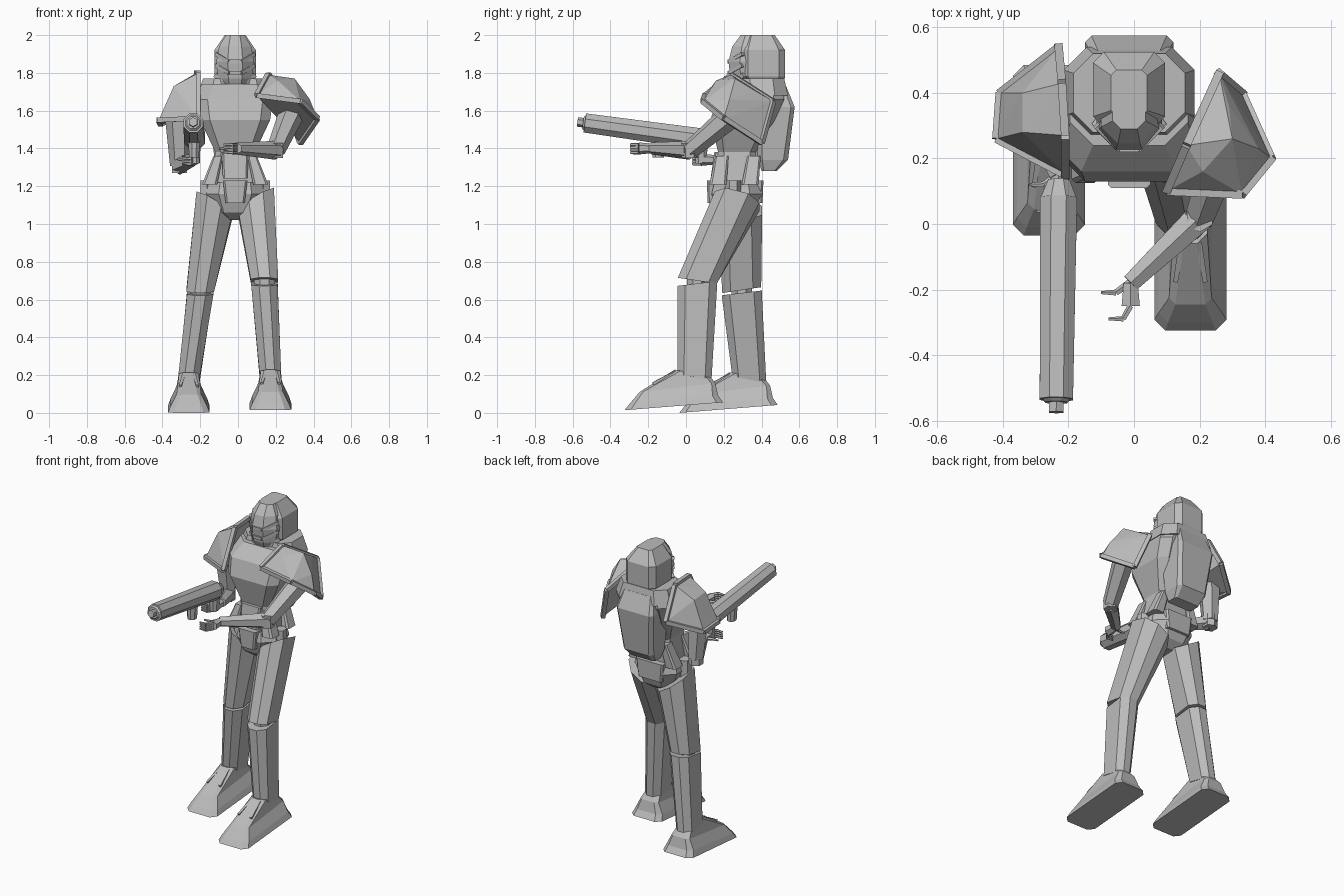
import bpy
import bmesh
import math
from mathutils import Vector

default_cube = bpy.data.objects.get("Cube")
if default_cube:
    bpy.data.objects.remove(default_cube, do_unlink=True)

# One plain armour colour
armour_grey = bpy.data.materials.new("armour_grey")
armour_grey.use_nodes = True
colour = (.5, .5, .5, 1)
armour_grey.diffuse_color = colour
armour_grey.node_tree.nodes["Principled BSDF"].inputs["Base Color"].default_value = colour

side_signs = {"left": 1, "right": -1}
across, forward, upward = Vector((1, 0, 0)), Vector((0, -1, 0)), Vector((0, 0, 1))
body_x = -.015


def finish(name, mesh_data):
    """Turn a bmesh into a flat shaded object."""
    bmesh.ops.recalc_face_normals(mesh_data, faces=mesh_data.faces)
    mesh = bpy.data.meshes.new(name)
    mesh_data.to_mesh(mesh)
    mesh_data.free()
    mesh.materials.append(armour_grey)
    part = bpy.data.objects.new(name, mesh)
    bpy.context.collection.objects.link(part)


def loft(name, *rings):
    """Skin a stack of equal point rings and cap both ends."""
    bm = bmesh.new()
    loops = [[bm.verts.new(point) for point in ring] for ring in rings]
    for low, high in zip(loops, loops[1:]):
        for i in range(len(low)):
            bm.faces.new((low[i - 1], low[i], high[i], high[i - 1]))
    bm.faces.new(loops[0])
    bm.faces.new(loops[-1])
    finish(name, bm)


def ring(z, wide, deep, x=body_x, y=.27, chamfer=.3, tilt_x=0, tilt_y=0):
    """Rectangle with cut corners; wide and deep are half sizes."""
    cut = chamfer * min(wide, deep)
    inner_x, inner_y = wide - cut, deep - cut
    outline = ((wide, -inner_y), (wide, inner_y), (inner_x, deep), (-inner_x, deep),
               (-wide, inner_y), (-wide, -inner_y), (-inner_x, -deep), (inner_x, -deep))
    return [(x + u, y + v, z + u * tilt_x + v * tilt_y) for u, v in outline]


def ring_at(centre, wide, deep, chamfer=.6, **options):
    return ring(centre.z, wide, deep, x=centre.x, y=centre.y, chamfer=chamfer, **options)


def limb(name, start, end, start_radius, end_radius, sides=6):
    """Tapered prism between two points."""
    start, end = Vector(start), Vector(end)
    turn = (end - start).to_track_quat('Z', 'Y')
    angles = [math.tau * (i + .5) / sides for i in range(sides)]
    circle = [turn @ Vector((math.cos(angle), math.sin(angle), 0)) for angle in angles]
    loft(name, [start + start_radius * spoke for spoke in circle],
         [end + end_radius * spoke for spoke in circle])


def shoulder_pad(side, rim, crown):
    """Faceted dome over a rim of thick edging."""
    bm = bmesh.new()
    for point in rim + crown:
        bm.verts.new(point)
    bmesh.ops.convex_hull(bm, input=bm.verts)
    spare = [vert for vert in bm.verts if not vert.link_faces]
    bmesh.ops.delete(bm, geom=spare, context='VERTS')
    finish(side + "_shoulder_pad", bm)
    for i, corner in enumerate(rim):
        limb(side + "_pad_rim", rim[i - 1], corner, .018, .018, sides=4)


def hand(side, wrist):
    """Palm, four curled fingers and a thumb."""
    curl = across * -.045
    knuckle = wrist + forward * .07
    limb(side + "_palm", wrist, knuckle, .025, .032)
    for i in range(4):
        root = knuckle + upward * (.02 - i * .014)
        joint = root + forward * .04 + curl / 2
        limb(side + "_finger", root, joint, .01, .009, sides=5)
        limb(side + "_fingertip", joint, joint + curl, .009, .005, sides=5)
    thumb = wrist + curl + forward * .03
    limb(side + "_thumb", wrist, thumb, .014, .01, sides=5)
    limb(side + "_thumb_tip", thumb, thumb + curl, .01, .005, sides=5)


# Torso, collar and backpack
loft("torso",
     ring(z=1.2, wide=.13, deep=.1),
     ring(z=1.38, wide=.105, deep=.1),
     ring(z=1.55, wide=.185, deep=.17, y=.3),
     ring(z=1.66, wide=.2, deep=.18, y=.34),
     ring(z=1.74, wide=.18, deep=.14, y=.38, chamfer=.5))
loft("collar",
     ring(z=1.68, wide=.2, deep=.14, y=.4, chamfer=.5),
     ring(z=1.77, wide=.17, deep=.12, y=.4, chamfer=.5))
loft("backpack",
     ring(z=1.28, wide=.09, deep=.04, y=.44),
     ring(z=1.34, wide=.11, deep=.08, y=.46),
     ring(z=1.62, wide=.135, deep=.1, y=.475, chamfer=.2),
     ring(z=1.73, wide=.11, deep=.05, y=.48))

# Waist armour
loft("belly_plate",
     ring(z=1.24, wide=.065, deep=.03, y=.16),
     ring(z=1.38, wide=.07, deep=.03, y=.18))
for side, sign in side_signs.items():
    for place, depth in (("front", .17), ("rear", .34)):
        loft(side + "_" + place + "_skirt_plate",
             ring(z=1.21, wide=.04, deep=.045, x=body_x + sign * .135, y=depth),
             ring(z=1.36, wide=.025, deep=.035, x=body_x + sign * .09, y=depth + .02))
    hip_joint = Vector((body_x + sign * .15, .25, 1.1))
    limb(side + "_hip_joint", hip_joint, hip_joint + upward * .13, .04, .04)

# Pelvis and belt
loft("pelvis",
     ring(z=1.02, wide=.04, deep=.05, chamfer=.5),
     ring(z=1.06, wide=.11, deep=.1, chamfer=.5),
     ring(z=1.16, wide=.155, deep=.135, chamfer=.5),
     ring(z=1.22, wide=.14, deep=.12, chamfer=.5))
for place, depth, width in (("front", .145, .05), ("rear", .375, .085)):
    loft(place + "_belt_box",
         ring(z=1.11, wide=width, deep=.03, y=depth),
         ring(z=1.23, wide=width + .015, deep=.035, y=depth))

# Helmet
loft("head",
     ring(z=1.71, wide=.055, deep=.06, y=.32, chamfer=.5),
     ring(z=1.77, wide=.09, deep=.125, y=.36, chamfer=.6),
     ring(z=1.86, wide=.1, deep=.145, y=.37, chamfer=.6),
     ring(z=1.94, wide=.085, deep=.125, y=.37, chamfer=.6),
     ring(z=2, wide=.05, deep=.08, y=.37, chamfer=.5))
loft("helmet_shell",
     ring(z=1.74, wide=.09, deep=.09, y=.42),
     ring(z=1.78, wide=.11, deep=.115, y=.41),
     ring(z=1.92, wide=.11, deep=.115, y=.41),
     ring(z=2, wide=.055, deep=.07, y=.4))
for edge, height in (("brow", 1.86), ("visor_edge", 1.8)):
    corners = []
    for side, sign in side_signs.items():
        temple = Vector((body_x + sign * .1, .3, height + .04))
        corners.append(Vector((body_x + sign * .03, .23, height)))
        limb(side + "_" + edge, temple, corners[-1], .014, .014, sides=4)
    limb("middle_" + edge, *corners, .014, .014, sides=4)
for side, sign in side_signs.items():
    limb(side + "_jaw", (body_x + sign * .1, .31, 1.79),
         (body_x + sign * .04, .265, 1.72), .018, .018, sides=4)

# Shoulder pads
shoulder_pad("left",
             rim=[(.1, .1, 1.68), (.16, .24, 1.79), (.26, .46, 1.65),
                  (.33, .4, 1.43), (.42, .2, 1.56), (.33, .09, 1.65)],
             crown=[(.21, .16, 1.76), (.3, .26, 1.77), (.29, .36, 1.7), (.38, .23, 1.66)])
shoulder_pad("right",
             rim=[(-.21, .15, 1.56), (-.21, .27, 1.8), (-.22, .43, 1.8),
                  (-.23, .54, 1.6), (-.41, .4, 1.53), (-.42, .26, 1.55)],
             crown=[(-.34, .28, 1.73), (-.34, .4, 1.72)])

# Arms from shoulder to elbow to wrist
arms = {"left": ((.29, .27, 1.6), (.2, .02, 1.39), (-.01, -.18, 1.4)),
        "right": ((-.32, .32, 1.6), (-.31, .34, 1.31), (-.23, .15, 1.34))}
for side, joints in arms.items():
    shoulder, elbow, wrist = map(Vector, joints)
    limb(side + "_upper_arm", shoulder, elbow, .07, .05)
    limb(side + "_elbow", elbow - upward * .04, elbow + upward * .04, .045, .045)
    limb(side + "_forearm", elbow, wrist, .05, .032)
    hand(side, wrist)

# Rifle along one sloping barrel line
breech, barrel_end = Vector((-.23, .08, 1.45)), Vector((-.237, -.535, 1.535))
aim = (barrel_end - breech).normalized()
limb("rifle_body", breech, barrel_end, .061, .055, sides=8)
limb("rifle_stock", breech, breech - aim * .055, .058, .035, sides=8)
limb("rifle_collar", barrel_end, barrel_end + aim * .01, .045, .035, sides=8)
limb("rifle_muzzle", barrel_end, barrel_end + aim * .04, .025, .025)
for place, reach in (("front", .23), ("rear", 0)):
    grip_top = breech + aim * reach
    loft("rifle_" + place + "_grip",
         ring_at(grip_top - upward * .13, wide=.025, deep=.03),
         ring_at(grip_top, wide=.035, deep=.035))

# Legs from hip to knee to ankle, each ending in a foot
legs = {"left": ((.095, .27, 1.12), (.14, .06, .7), (.172, .045, .19)),
        "right": ((-.125, .285, 1.1), (-.2, .295, .65), (-.26, .335, .176))}
for side, joints in legs.items():
    sign = side_signs[side]
    hip, knee, ankle = map(Vector, joints)
    loft(side + "_thigh",
         ring_at(knee, wide=.073, deep=.103, tilt_y=sign * -.15),
         ring_at(hip, wide=.095, deep=.118, tilt_x=sign * .6, tilt_y=-.25))
    limb(side + "_knee", knee - upward * .06, knee + upward * .05, .06, .06, sides=8)
    loft(side + "_shin",
         ring_at(ankle, wide=.057, deep=.09, tilt_y=-.2),
         ring_at(knee - upward * .015, wide=.07, deep=.106, tilt_y=.12))
    limb(side + "_ankle", ankle - upward * .04, ankle + upward * .07, .048, .048, sides=8)
    sole = ankle + forward * .11 - upward * .155
    loft(side + "_foot",
         ring_at(sole, wide=.11, deep=.26, chamfer=.3, tilt_y=.08),
         ring_at(sole + upward * .035, wide=.097, deep=.235, chamfer=.3, tilt_y=.1),
         ring_at(sole + upward * .1 - forward * .02, wide=.065, deep=.2, chamfer=.3, tilt_y=.12),
         ring_at(sole + upward * .175 - forward * .1, wide=.052, deep=.095, tilt_y=-.2))
    for lean in side_signs.values():
        ridge = ankle + across * lean * .025 + upward * .025
        limb(side + "_instep_ridge", ridge + forward * .1,
             ridge + forward * .22 - upward * .06 + across * lean * .02, .014, .01, sides=4)
